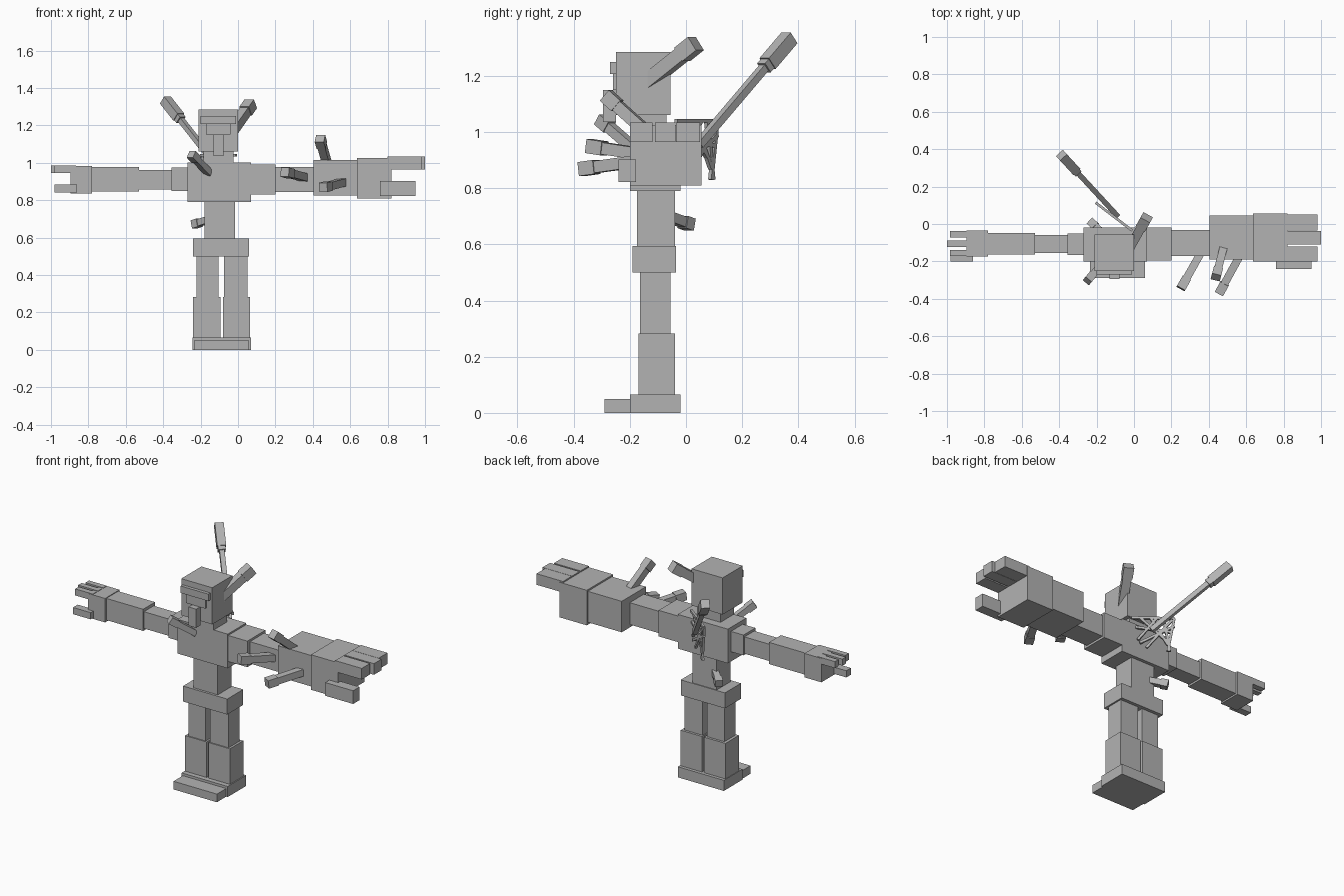
import bpy, bmesh
from mathutils import Vector, Matrix

grey = bpy.data.materials.new("grey")
grey.diffuse_color = (0.45, 0.45, 0.45, 1)


def finish(name, bm):
    mesh = bpy.data.meshes.new(name)
    bm.to_mesh(mesh)
    bm.free()
    mesh.materials.append(grey)
    bpy.context.collection.objects.link(bpy.data.objects.new(name, mesh))


def box(name, x, y, z):
    """Axis-aligned block from (min, max) pairs."""
    bm = bmesh.new()
    mid = Vector((sum(x), sum(y), sum(z))) / 2
    size = (x[1] - x[0], y[1] - y[0], z[1] - z[0])
    bmesh.ops.create_cube(bm, size=1, matrix=Matrix.Translation(mid) @ Matrix.Diagonal((*size, 1)))
    finish(name, bm)


def bars(name, pieces):
    """Square bars, each (start, end, thickness), joined in one object."""
    bm = bmesh.new()
    for a, b, w in pieces:
        a, b = Vector(a), Vector(b)
        d = b - a
        rot = d.to_track_quat('Z', 'Y').to_matrix().to_4x4()
        m = Matrix.Translation((a + b) / 2) @ rot @ Matrix.Diagonal((w, w, d.length, 1))
        bmesh.ops.create_cube(bm, size=1, matrix=m)
    finish(name, bm)


def stick(name, a, b, w=0.042):
    """Stuck-in stick with a slightly thicker end block."""
    a, b = Vector(a), Vector(b)
    bars(name, [(a, b, w), (a.lerp(b, 0.72), b, w + 0.008)])


# Head and face
box("head", (-0.21, 0.0), (-0.25, -0.055), (1.06, 1.285))
box("brow", (-0.2, -0.012), (-0.27, -0.25), (1.207, 1.25))
box("face_plate", (-0.172, -0.04), (-0.26, -0.25), (1.15, 1.207))
box("nose", (-0.13, -0.078), (-0.295, -0.25), (1.035, 1.15))
box("neck", (-0.185, -0.025), (-0.2, -0.07), (0.98, 1.06))

# Body
box("torso", (-0.27, 0.07), (-0.2, -0.02), (0.79, 1.0))
box("waist", (-0.18, -0.015), (-0.175, -0.04), (0.59, 0.79))
box("hips", (-0.24, 0.06), (-0.19, -0.035), (0.5, 0.595))

# Legs and feet
for side, up, low in (("left", (-0.222, -0.105), (-0.24, -0.094)),
                      ("right", (-0.075, 0.05), (-0.08, 0.064))):
    box(side + "_thigh", up, (-0.163, -0.055), (0.28, 0.5))
    box(side + "_shin", low, (-0.17, -0.04), (0.06, 0.283))
box("foot_base", (-0.243, 0.07), (-0.2, -0.02), (0, 0.065))
box("toes", (-0.235, 0.06), (-0.29, -0.2), (0, 0.05))

# Slim arm
box("slim_shoulder", (-0.355, -0.27), (-0.165, -0.05), (0.85, 0.975))
box("slim_upper_arm", (-0.53, -0.355), (-0.155, -0.06), (0.857, 0.96))
box("slim_forearm", (-0.78, -0.53), (-0.163, -0.048), (0.845, 0.978))
box("slim_hand", (-0.895, -0.78), (-0.175, -0.035), (0.835, 0.982))
for i in range(3):
    y = -0.072 - 0.05 * i
    box("slim_finger", (-1.0 if i == 1 else -0.985, -0.865), (y, y + 0.034), (0.945, 0.985))
box("slim_thumb", (-0.98, -0.86), (-0.2, -0.155), (0.842, 0.883))

# Oversized arm
box("big_shoulder", (0.07, 0.2), (-0.195, -0.02), (0.83, 0.99))
box("big_upper_arm", (0.2, 0.405), (-0.17, -0.033), (0.843, 0.977))
box("big_forearm", (0.405, 0.635), (-0.19, 0.045), (0.825, 1.015))
box("big_hand", (0.635, 0.82), (-0.2, 0.055), (0.81, 1.025))
for y0, y1, tip in ((-0.035, 0.05, 0.98), (-0.11, -0.037, 1.0), (-0.2, -0.12, 0.98)):
    box("big_finger", (0.8, tip), (y0, y1), (0.965, 1.033))
box("big_thumb", (0.76, 0.95), (-0.24, -0.178), (0.822, 0.903))

# Sticks stuck in head, chest, arm and lower back
stick("head_stick", (-0.03, -0.14, 1.175), (0.068, 0.035, 1.315), 0.05)
stick("chest_stick", (-0.155, -0.19, 0.945), (-0.25, -0.305, 1.045), 0.035)
stick("shoulder_stick", (0.475, -0.14, 1.0), (0.438, -0.285, 1.13))
stick("inner_arm_stick", (0.36, -0.15, 0.92), (0.25, -0.345, 0.95))
stick("outer_arm_stick", (0.56, -0.18, 0.895), (0.455, -0.372, 0.868))
stick("back_stick", (-0.13, -0.08, 0.705), (-0.235, 0.015, 0.67), 0.036)


# Swatter: long shaft, collar, grip and a lattice head on the back
def on_shaft(t):
    return Vector((-0.09, 0.045, 0.955)).lerp(Vector((-0.388, 0.368, 1.335)), t)


bars("swatter_handle", [(on_shaft(0), on_shaft(0.76), 0.028),
                        (on_shaft(0.72), on_shaft(0.76), 0.042),
                        (on_shaft(0.76), on_shaft(1), 0.05)])


def net(u, z):
    return (-0.01 - 0.19 * u, -0.035 + 0.145 * u, z)


bars("swatter_head", [(net(a, p), net(b, q), 0.014) for a, p, b, q in (
    (0, 1.04, 1, 1.04), (0.1, 0.98, 0.95, 0.95), (0.2, 0.88, 1, 0.99),
    (1, 1.04, 0.85, 0.83), (0.75, 1.04, 0.9, 0.83), (0.45, 1.04, 0.85, 0.87),
    (0.2, 1.04, 0.8, 0.9), (0.35, 0.85, 0.95, 1.03), (0.15, 0.9, 0.6, 1.04))])
